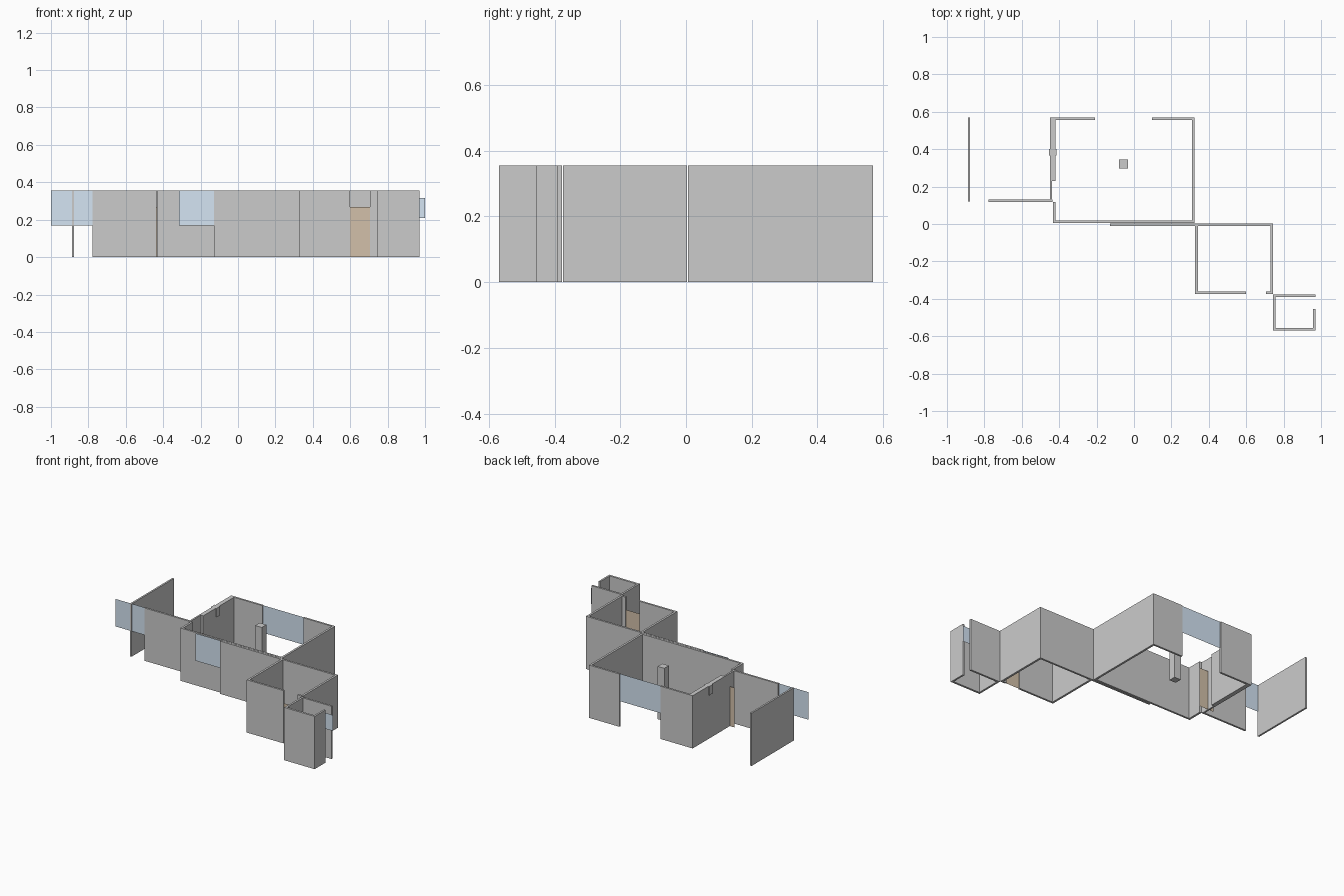
import bpy
import bmesh

if "Cube" in bpy.data.objects:
    bpy.data.objects.remove(bpy.data.objects["Cube"])

H = 0.355      # wall height
SILL = 0.17    # underside of window panes


def make_object(name, bm, mat=None):
    mesh = bpy.data.meshes.new(name)
    bm.to_mesh(mesh)
    bm.free()
    obj = bpy.data.objects.new(name, mesh)
    bpy.context.collection.objects.link(obj)
    if mat:
        mesh.materials.append(mat)
    return obj


def box(name, x0, x1, y0, y1, z0=0.0, z1=H):
    bm = bmesh.new()
    bmesh.ops.create_cube(bm, size=1)
    for v in bm.verts:
        v.co.x = x1 if v.co.x > 0 else x0
        v.co.y = y1 if v.co.y > 0 else y0
        v.co.z = z1 if v.co.z > 0 else z0
    return make_object(name, bm)


def pane(name, x0, x1, y, z0, z1, mat):
    bm = bmesh.new()
    corners = ((x0, z0), (x1, z0), (x1, z1), (x0, z1))
    bm.faces.new([bm.verts.new((x, y, z)) for x, z in corners])
    return make_object(name, bm, mat)


def material(name, r, g, b):
    mat = bpy.data.materials.new(name)
    mat.diffuse_color = (r, g, b, 1)
    mat.use_nodes = True
    mat.node_tree.nodes["Principled BSDF"].inputs["Base Color"].default_value = mat.diffuse_color
    return mat


glass = material("glass", 0.66, 0.78, 0.9)
wood = material("wood", 0.65, 0.53, 0.4)

# Free-standing terrace walls
box("terrace_side_wall", -0.888, -0.876, 0.12, 0.57)
box("terrace_front_wall", -0.777, -0.436, 0.117, 0.13)

# Large room
box("large_room_outer_left_wall", -0.449, -0.438, 0.117, 0.57)
box("large_room_inner_left_wall", -0.438, -0.42, 0.23, 0.57)
box("large_room_short_left_wall", -0.434, -0.42, 0.006, 0.118)
box("large_room_front_wall", -0.434, 0.324, 0.006, 0.019)
box("large_room_right_wall", 0.31, 0.324, 0.006, 0.57)
box("large_room_back_wall_left", -0.449, -0.208, 0.557, 0.57)
box("large_room_back_wall_right", 0.096, 0.324, 0.557, 0.57)
box("large_room_pillar", -0.08, -0.031, 0.297, 0.345)
box("wall_block", -0.455, -0.415, 0.365, 0.402, 0.295, H)

# Middle room
box("middle_room_back_wall", -0.128, 0.743, -0.01, 0.003)
box("middle_room_left_wall", 0.327, 0.341, -0.374, 0.0)
box("middle_room_right_wall", 0.729, 0.743, -0.374, 0.0)
box("middle_room_front_wall_left", 0.327, 0.6, -0.374, -0.361)
box("middle_room_front_wall_right", 0.705, 0.743, -0.374, -0.361)

# Small room
box("small_room_back_wall", 0.743, 0.97, -0.391, -0.378)
box("small_room_left_wall", 0.743, 0.756, -0.57, -0.378)
box("small_room_front_wall", 0.743, 0.97, -0.57, -0.556)
box("small_room_right_wall", 0.958, 0.97, -0.57, -0.455)

# Window panes
pane("terrace_window", -1.0, -0.775, 0.123, SILL, H, glass)
pane("front_window", -0.315, -0.128, -0.003, SILL, H, glass)
pane("back_window", -0.208, 0.096, 0.564, SILL, H, glass)
pane("small_room_window", 0.93, 1.0, -0.42, 0.208, 0.315, glass)

# Doors
pane("middle_room_door", 0.6, 0.705, -0.368, 0.0, 0.267, wood)
pane("large_room_door", -0.483, -0.372, 0.175, 0.0, 0.267, wood)
